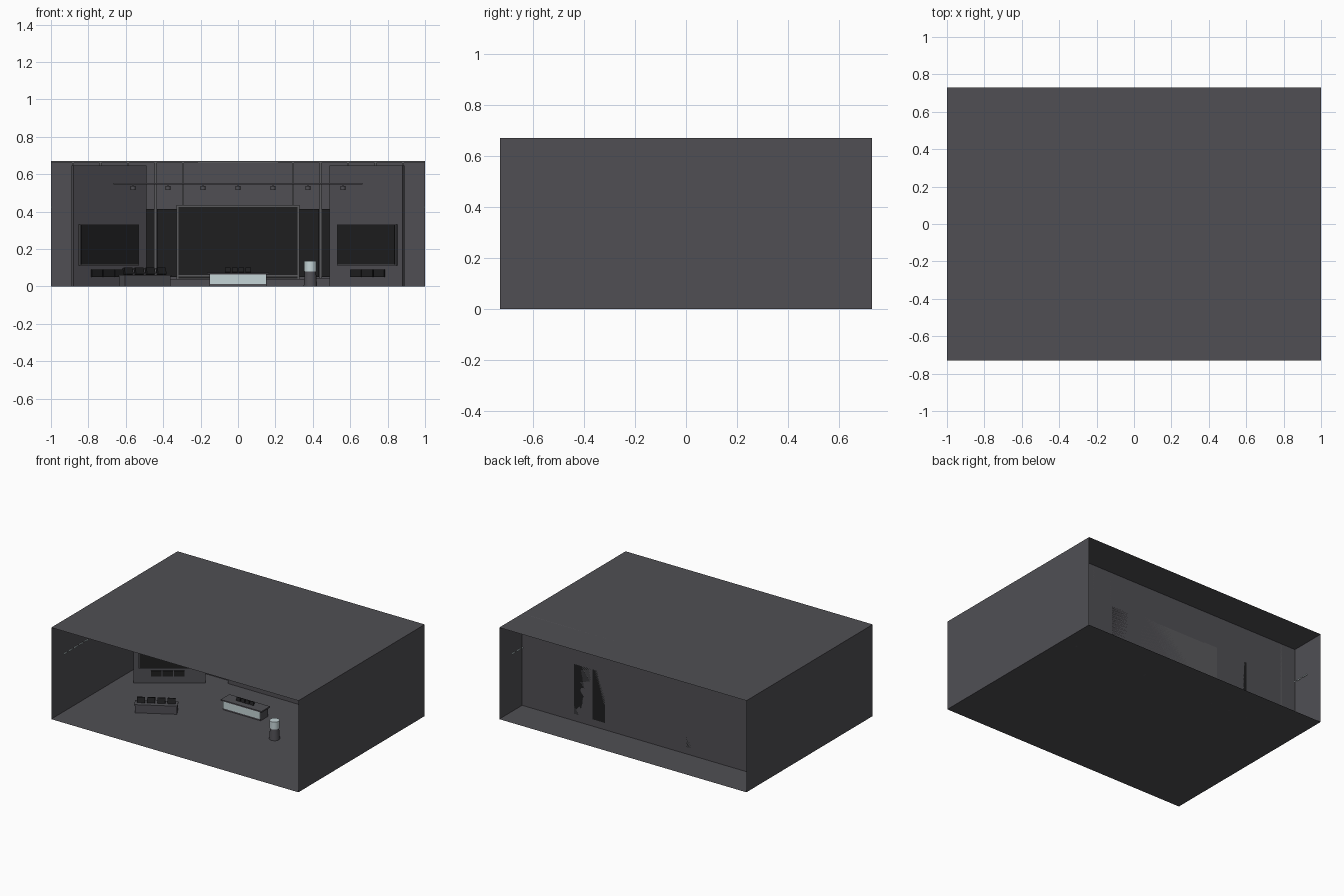
import bpy, bmesh, math
from mathutils import Matrix, Vector

cube = bpy.data.objects.get("Cube")
if cube:
    bpy.data.objects.remove(cube, do_unlink=True)


def material(name, r, g, b):
    m = bpy.data.materials.new(name)
    m.use_nodes = True
    m.diffuse_color = (r, g, b, 1)
    m.node_tree.nodes["Principled BSDF"].inputs["Base Color"].default_value = (r, g, b, 1)
    return m


GREY = material("wall grey", 0.08, 0.078, 0.088)
BLACK = material("screen black", 0.013, 0.013, 0.014)
TRIM = material("trim grey", 0.1, 0.1, 0.108)
PALE = material("pale blue", 0.56, 0.66, 0.68)
WORLD = Matrix.Identity(4)


def finish(name, bm, mat):
    mesh = bpy.data.meshes.new(name)
    bm.to_mesh(mesh)
    bm.free()
    mesh.materials.append(mat)
    ob = bpy.data.objects.new(name, mesh)
    bpy.context.collection.objects.link(ob)
    return ob


def box(name, xs, ys, zs, mat, frame=WORLD, tilt=0):
    lo, hi = Vector((xs[0], ys[0], zs[0])), Vector((xs[1], ys[1], zs[1]))
    bm = bmesh.new()
    place = (frame @ Matrix.Translation((lo + hi) / 2) @ Matrix.Rotation(tilt, 4, 'X')
             @ Matrix.Diagonal((*(hi - lo), 1)))
    bmesh.ops.create_cube(bm, size=1, matrix=place)
    return finish(name, bm, mat)


def cylinder(name, r1, r2, z1, z2, at, mat, sides=24):
    bm = bmesh.new()
    bmesh.ops.create_cone(bm, cap_ends=True, segments=sides, radius1=r1, radius2=r2, depth=z2 - z1,
                          matrix=Matrix.Translation((at[0], at[1], (z1 + z2) / 2)))
    for f in bm.faces:
        f.smooth = len(f.verts) == 4
    return finish(name, bm, mat)


def sheet(name, corners, mat):
    bm = bmesh.new()
    bm.faces.new([bm.verts.new(c) for c in corners])
    return finish(name, bm, mat)


# Room shell: thin sheets, open at front and back
W, D, H, BACK = 1.0, 0.73, 0.67, 0.465
for name, z in (("floor", 0), ("ceiling", H)):
    sheet(name, [(-W, -D, z), (W, -D, z), (W, D, z), (-W, D, z)], GREY)
for name, x in (("right_wall", -W), ("left_wall", W)):
    sheet(name, [(x, -D, 0), (x, D, 0), (x, D, H), (x, -D, H)], GREY)
sheet("back_wall", [(-W, BACK, 0), (W, BACK, 0), (W, BACK, H), (-W, BACK, H)], GREY)

# Back wall: ribs, upper centre panel, dark side bays and skirting
for side in (-1, 1):
    for i in range(2, 7):
        x = side * 0.147 * i
        box("wall_rib", (x - 0.006, x + 0.006), (0.45, BACK), (0, 0.66), TRIM)
    for a, b in ((0.33, 0.433), (0.447, 0.58)):
        xs = sorted((side * a, side * b))
        box("dark_bay", xs, (0.455, BACK), (0.05, 0.415), BLACK)
    box("skirting", sorted((side * 0.36, side * 0.6)), (0.44, BACK), (0, 0.045), GREY)
box("upper_panel", (-0.215, 0.215), (0.457, BACK), (0.43, 0.66), GREY)
box("ceiling_trim", (-W, W), (0.45, BACK), (0.66, H), TRIM)

# Main screen on a plinth
box("screen_plinth", (-0.36, 0.36), (0.40, BACK), (0, 0.04), GREY)
box("screen_case", (-0.328, 0.328), (0.42, BACK), (0.04, 0.435), TRIM)
box("main_screen", (-0.318, 0.318), (0.415, 0.42), (0.062, 0.425), BLACK)
box("screen_lower_strip", (-0.318, 0.318), (0.415, 0.42), (0.042, 0.053), BLACK)

# Angled side stands, each with a monitor and three small panels
for side in (-1, 1):
    frame = Matrix.Translation((side * 0.684, 0.186, 0)) @ Matrix.Rotation(-side * math.radians(35), 4, 'Z')
    box("side_stand", (-0.238, 0.238), (0, 0.02), (0, 0.645), GREY, frame)
    c = side * 0.013
    box("monitor_frame", (c - 0.192, c + 0.192), (-0.012, 0), (0.112, 0.332), TRIM, frame)
    box("monitor", (c - 0.186, c + 0.186), (-0.016, -0.012), (0.118, 0.328), BLACK, frame)
    for i in (-1, 0, 1):
        x = c + i * 0.076
        box("small_panel", (x - 0.035, x + 0.035), (-0.008, 0), (0.05, 0.09), BLACK, frame)

# Angled side desk with four dark devices
desk = Matrix.Translation((-0.498, -0.233, 0)) @ Matrix.Rotation(math.radians(30), 4, 'Z')
box("side_desk", (-0.14, 0.14), (-0.032, 0.035), (0, 0.055), GREY, desk)
box("side_desk_top", (-0.144, 0.144), (-0.037, 0.037), (0.055, 0.062), GREY, desk)
for i in range(4):
    x = -0.102 + i * 0.068
    box("desk_device", (x - 0.026, x + 0.026), (-0.006, 0.012), (0.062, 0.1), BLACK, desk, -0.3)

# Central counter with pale front
box("counter_body", (-0.152, 0.152), (0.045, 0.13), (0, 0.066), GREY)
box("counter_front", (-0.15, 0.15), (0.04, 0.045), (0.013, 0.064), PALE)
box("counter_top", (-0.165, 0.165), (0.035, 0.135), (0.066, 0.075), GREY)
for i in range(4):
    x = -0.054 + i * 0.036
    box("counter_device", (x - 0.015, x + 0.015), (0.08, 0.09), (0.075, 0.1), BLACK, WORLD, -0.3)

# Round pedestal with pale drum
spot = (0.387, -0.13)
cylinder("pedestal_base", 0.036, 0.03, 0, 0.08, spot, GREY)
cylinder("pedestal_drum", 0.033, 0.033, 0.08, 0.135, spot, PALE)

# Ceiling light track with seven lamps
box("light_track", (-0.665, 0.665), (-0.004, 0.004), (0.546, 0.553), GREY)
for i in range(-3, 4):
    x = i * 0.187
    box("lamp_stem", (x - 0.003, x + 0.003), (-0.003, 0.003), (0.535, 0.548), GREY)
    cylinder("lamp", 0.013, 0.013, 0.515, 0.538, (x, 0), GREY, 12)

# Dashed light strips on both side walls
for side in (-1, 1):
    for i in range(20):
        y = -0.57 + i * 0.06
        box("wall_light", sorted((side * 0.994, side * 0.999)), (y - 0.02, y + 0.02), (0.419, 0.427), PALE)
